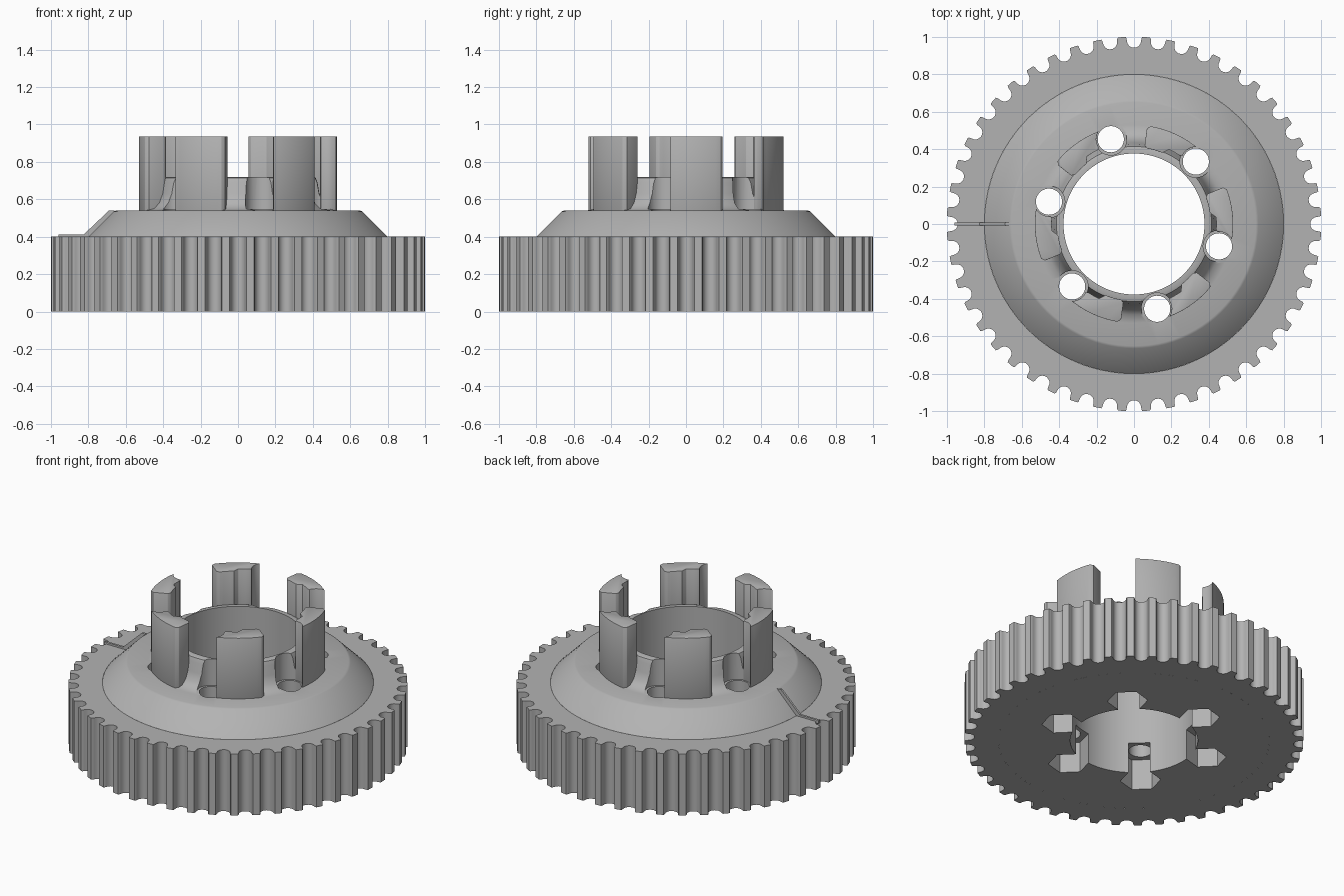
import bpy, bmesh, math
from math import cos, sin, radians, pi

if "Cube" in bpy.data.objects:
    bpy.data.objects.remove(bpy.data.objects["Cube"], do_unlink=True)

grey = bpy.data.materials.new("grey_plastic")
grey.use_nodes = True
grey.diffuse_color = (0.45, 0.45, 0.45, 1)
grey.node_tree.nodes["Principled BSDF"].inputs["Base Color"].default_value = grey.diffuse_color

HOLES = [radians(45.3 + 60 * k) for k in range(6)]
HOLE_R = 0.47
TEETH = 48


def finish(name, bm):
    bmesh.ops.recalc_face_normals(bm, faces=bm.faces[:])
    mesh = bpy.data.meshes.new(name)
    bm.to_mesh(mesh)
    bm.free()
    mesh.materials.append(grey)
    obj = bpy.data.objects.new(name, mesh)
    bpy.context.collection.objects.link(obj)
    return obj


def smooth(obj, angle=35):
    bpy.ops.object.select_all(action='DESELECT')
    obj.select_set(True)
    bpy.context.view_layer.objects.active = obj
    bpy.ops.object.shade_smooth_by_angle(angle=radians(angle))


def prism(bm, pts, z0, z1):
    low = [bm.verts.new((x, y, z0)) for x, y in pts]
    high = [bm.verts.new((x, y, z1)) for x, y in pts]
    n = len(pts)
    bm.faces.new(low)
    bm.faces.new(high)
    for i in range(n):
        j = (i + 1) % n
        bm.faces.new((low[i], low[j], high[j], high[i]))


def turn(pts, a):
    return [(x * cos(a) - y * sin(a), x * sin(a) + y * cos(a)) for x, y in pts]


def apply_modifiers(obj):
    graph = bpy.context.evaluated_depsgraph_get()
    mesh = bpy.data.meshes.new_from_object(obj.evaluated_get(graph))
    obj.modifiers.clear()
    obj.data = mesh


# Hub: closed lathe profile with bore, cone and flared collar
profile = [(0.377, 0), (0.8, 0), (0.8, 0.4), (0.665, 0.535), (0.652, 0.54),
           (0.53, 0.54), (0.485, 0.55), (0.455, 0.58), (0.435, 0.63),
           (0.425, 0.69), (0.415, 0.715), (0.40, 0.72), (0.377, 0.72)]
SEG = 96
bm = bmesh.new()
rings = [[bm.verts.new((r * cos(2 * pi * i / SEG), r * sin(2 * pi * i / SEG), z))
          for r, z in profile] for i in range(SEG)]
for i in range(SEG):
    a, b = rings[i], rings[(i + 1) % SEG]
    for k in range(len(profile)):
        m = (k + 1) % len(profile)
        bm.faces.new((a[k], b[k], b[m], a[m]))
hub = finish("hub", bm)


# Screw holes, nut pockets and screw head clearance cut into the hub
def cut(target, name, radius, sides, z0, z1):
    shape = [(HOLE_R + radius * cos(2 * pi * i / sides + pi / 2),
              radius * sin(2 * pi * i / sides + pi / 2)) for i in range(sides)]
    cutter_bm = bmesh.new()
    for a in HOLES:
        prism(cutter_bm, turn(shape, a), z0, z1)
    cutter = finish(name, cutter_bm)
    cutter.hide_render = True
    mod = target.modifiers.new(name, 'BOOLEAN')
    mod.operation = 'DIFFERENCE'
    mod.solver = 'EXACT'
    mod.object = cutter
    return cutter


cutters = [cut(hub, "screw_hole_cutter", 0.07, 32, -0.1, 1),
           cut(hub, "nut_pocket_cutter", 0.12, 6, -0.1, 0.2),
           cut(hub, "screw_head_cutter", 0.085, 32, 0.548, 1)]
apply_modifiers(hub)
for c in cutters:
    bpy.data.objects.remove(c, do_unlink=True)
smooth(hub)

# Toothed rim: rounded grooves around an annulus
groove = [(1.0, -0.045), (0.992, -0.04)]
groove += [(0.98 - 0.038 * cos(radians(t)), 0.038 * sin(radians(t))) for t in range(-90, 91, 20)]
groove += [(0.992, 0.04), (1.0, 0.045)]
outline = [p for k in range(TEETH) for p in turn(groove, 2 * pi * k / TEETH)]
bm = bmesh.new()
n = len(outline)
loops = []
for z in (0, 0.4):
    outer = [bm.verts.new((x, y, z)) for x, y in outline]
    inner = [bm.verts.new((0.8 * x / math.hypot(x, y), 0.8 * y / math.hypot(x, y), z))
             for x, y in outline]
    loops.append((outer, inner))
(bo, bi), (to, ti) = loops
for i in range(n):
    j = (i + 1) % n
    bm.faces.new((bo[i], bo[j], to[j], to[i]))
    bm.faces.new((to[i], to[j], ti[j], ti[i]))
    bm.faces.new((bi[i], bi[j], bo[j], bo[i]))
smooth(finish("toothed_rim", bm))


# Drive dogs: six posts, each hollowed beside its screw hole
def arc(r, a0, a1, steps):
    return [(r * cos(radians(a0 + (a1 - a0) * i / steps)),
             r * sin(radians(a0 + (a1 - a0) * i / steps))) for i in range(steps + 1)]


post = arc(0.53, 6, 35, 10) + arc(0.515, 37, 37, 1)[:1]
post += arc(0.425, 37, 37, 1)[:1] + arc(0.41, 35, 23, 4) + arc(0.44, 19.5, 11, 3)
post += [(HOLE_R + x, y) for x, y in arc(0.078, 112, 42, 8)]
for k, a in enumerate(HOLES):
    bm = bmesh.new()
    prism(bm, turn(post, a), 0.5, 0.935)
    dog = finish(f"drive_dog_{k + 1}", bm)
    bevel = dog.modifiers.new("soft_edges", 'BEVEL')
    bevel.width = 0.007
    bevel.segments = 2
    bevel.limit_method = 'ANGLE'
    bevel.angle_limit = radians(40)
    apply_modifiers(dog)
    smooth(dog)

# Index mark: thin rib running over rim and cone
rib = [(-0.96, 0.39), (-0.96, 0.412), (-0.825, 0.412), (-0.69, 0.54), (-0.66, 0.54), (-0.66, 0.39)]
bm = bmesh.new()
sides = [[bm.verts.new((x, y, z)) for x, z in rib] for y in (-0.007, 0.007)]
for s in sides:
    bm.faces.new(s)
for i in range(len(rib)):
    j = (i + 1) % len(rib)
    bm.faces.new((sides[0][i], sides[0][j], sides[1][j], sides[1][i]))
finish("index_mark", bm)
